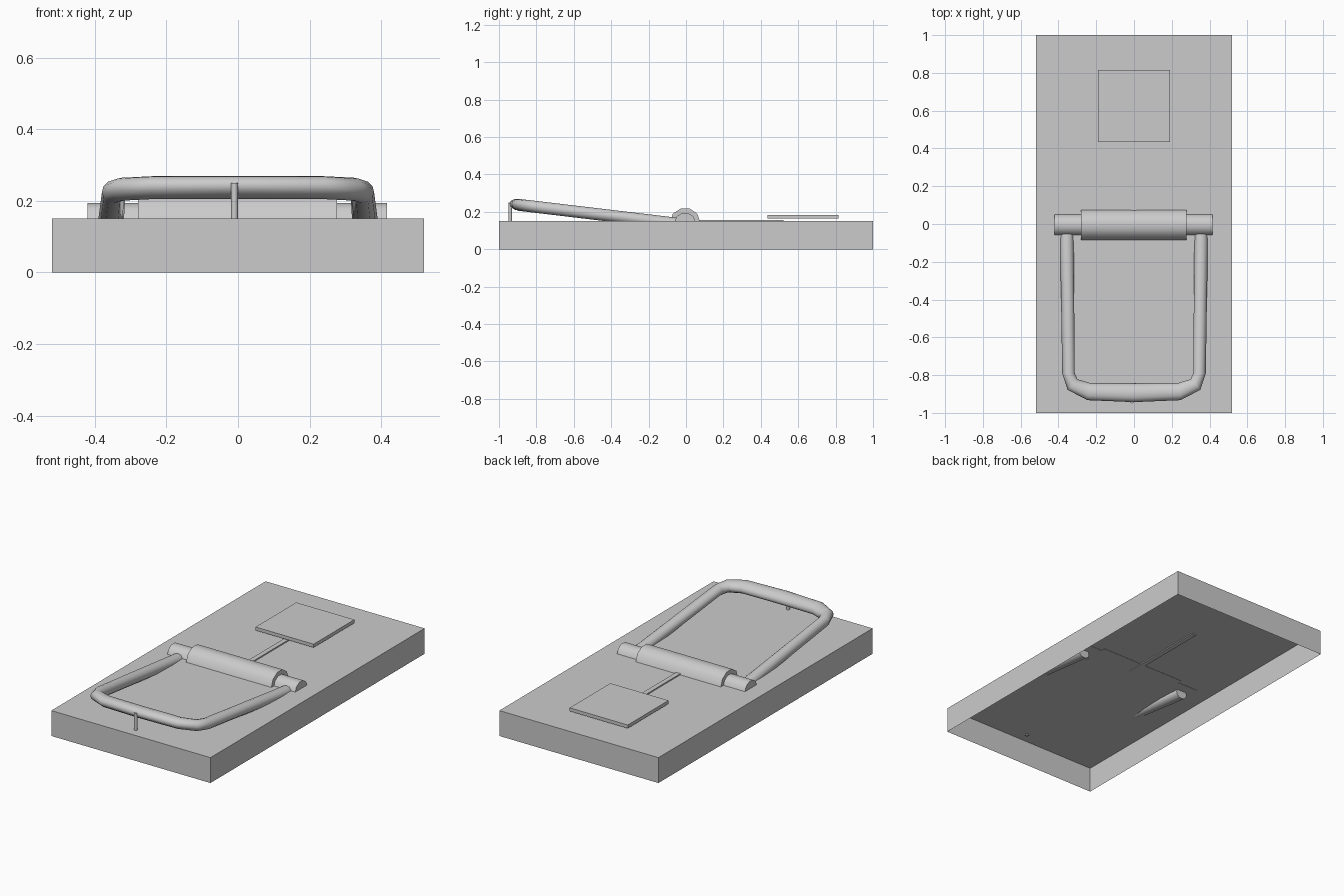
import bpy, bmesh
from math import cos, sin, pi
from mathutils import Vector

if "Cube" in bpy.data.objects:
    bpy.data.objects.remove(bpy.data.objects["Cube"])


def finish(bm, name, smooth=False):
    bmesh.ops.recalc_face_normals(bm, faces=bm.faces)
    me = bpy.data.meshes.new(name)
    bm.to_mesh(me)
    bm.free()
    ob = bpy.data.objects.new(name, me)
    bpy.context.collection.objects.link(ob)
    if smooth:
        bpy.ops.object.select_all(action='DESELECT')
        ob.select_set(True)
        bpy.context.view_layer.objects.active = ob
        bpy.ops.object.shade_smooth_by_angle(angle=0.9)
    return ob


def box(name, lo, hi, open_bottom=False):
    bm = bmesh.new()
    bmesh.ops.create_cube(bm, size=1)
    for v in bm.verts:
        v.co = Vector([(a + b) / 2 + c * (b - a) for a, b, c in zip(lo, hi, v.co)])
    if open_bottom:
        bm.normal_update()
        down = [f for f in bm.faces if f.normal.z < -0.9]
        bmesh.ops.delete(bm, geom=down, context='FACES_ONLY')
    return finish(bm, name)


def skin(rings, name):
    """Join closed rings of points into a capped tube."""
    bm = bmesh.new()
    loops = [[bm.verts.new(p) for p in r] for r in rings]
    n = len(loops[0])
    for a, b in zip(loops, loops[1:]):
        for i in range(n):
            j = (i + 1) % n
            bm.faces.new((a[i], a[j], b[j], b[i]))
    bm.faces.new(loops[0])
    bm.faces.new(loops[-1])
    return finish(bm, name, True)


def half_round(name, x0, x1, y, z, ry, rz, segs=5):
    arc = [(y + ry * cos(pi * i / segs), z + rz * sin(pi * i / segs) / sin(pi * 2 / 5))
           for i in range(segs + 1)]
    return skin([[(x, p, q) for p, q in arc] for x in (x0, x1)], name)


# wooden base, a shell open underneath
box("base", (-0.52, -1, 0), (0.52, 1, 0.15), open_bottom=True)

# bait plate and trigger rod
box("bait_plate", (-0.19, 0.435, 0.164), (0.19, 0.815, 0.184))
box("trigger_rod", (-0.014, -0.02, 0.144), (0.014, 0.52, 0.157))

# spring coil and axle
half_round("spring_coil", -0.28, 0.277, -0.005, 0.148, 0.08, 0.069)
half_round("axle", -0.42, 0.416, -0.005, 0.148, 0.055, 0.045)

# snap frame: oval wire swept along a sloping U (x, y, width radius)
half = [(-0.355, -0.01, 0.036), (-0.355, -0.1, 0.036), (-0.347, -0.79, 0.033),
        (-0.325, -0.85, 0.038), (-0.24, -0.887, 0.046), (0, -0.893, 0.05)]
path = half + [(-x, y, r) for x, y, r in reversed(half[:-1])]
rings = []
for i, (x, y, r) in enumerate(path):
    a, b = path[max(i - 1, 0)], path[min(i + 1, len(path) - 1)]
    t = Vector((b[0] - a[0], b[1] - a[1])).normalized()
    ring = []
    for k in range(12):
        s, h = r * cos(pi * k / 6), 0.032 * sin(pi * k / 6)
        px, py = x - t.y * s, y + t.x * s
        ring.append((px, py, 0.131 - 0.119 * py + h))
    rings.append(ring)
skin(rings, "snap_frame")

# catch pin in front of the frame
skin([[(-0.01 + 0.01 * cos(pi * k / 4), -0.94 + 0.01 * sin(pi * k / 4), z)
       for k in range(8)] for z in (0.145, 0.25)], "catch_pin")
